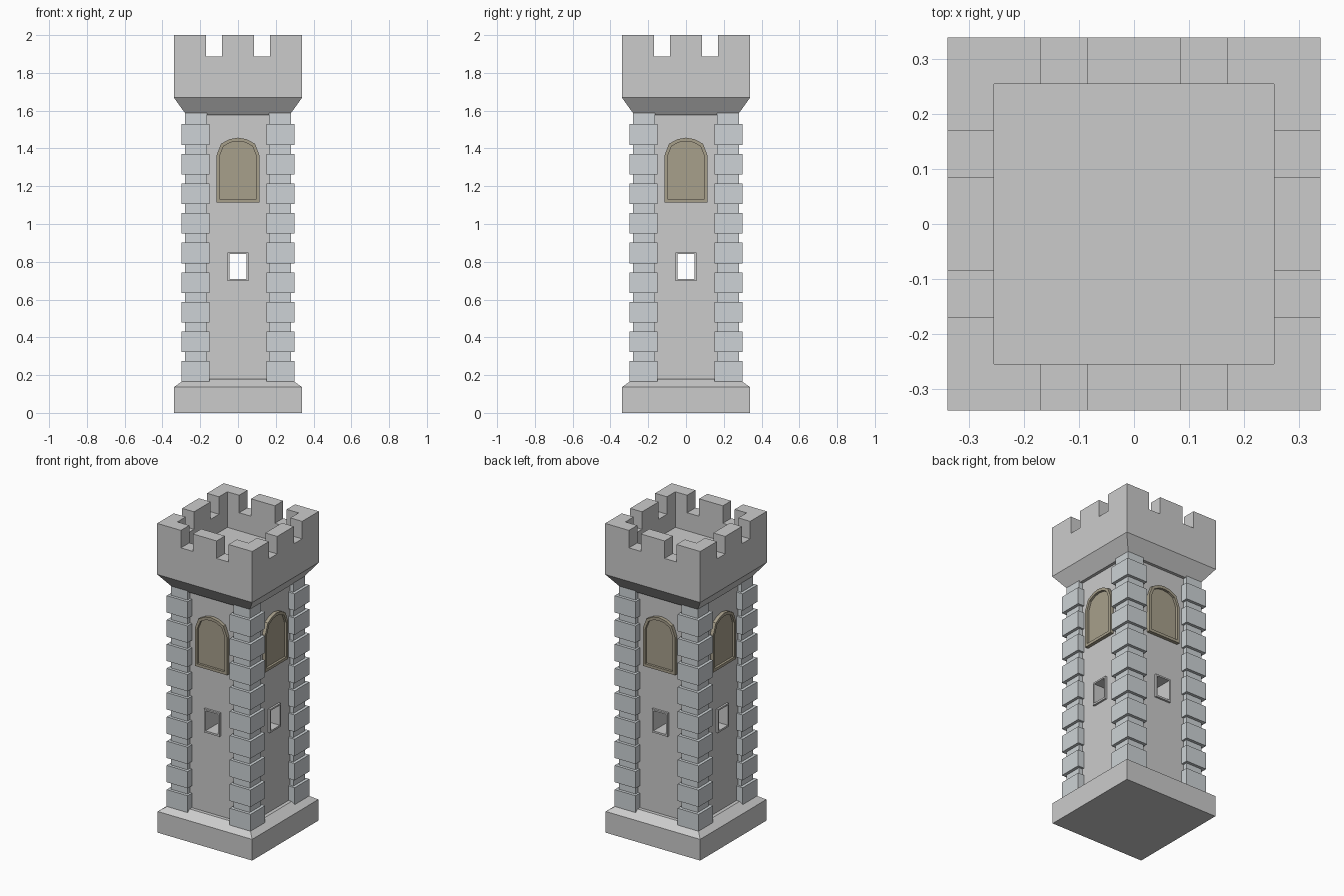
import bpy, bmesh
from math import pi
from mathutils import Matrix

if "Cube" in bpy.data.objects:
    bpy.data.objects.remove(bpy.data.objects["Cube"])

WALL = 0.255


def material(name, rgb):
    m = bpy.data.materials.new(name)
    m.diffuse_color = (*rgb, 1)
    m.use_nodes = True
    m.node_tree.nodes["Principled BSDF"].inputs["Base Color"].default_value = m.diffuse_color
    return m


def finish(bm, name, mat=None):
    bmesh.ops.recalc_face_normals(bm, faces=bm.faces)
    me = bpy.data.meshes.new(name)
    bm.to_mesh(me)
    bm.free()
    ob = bpy.data.objects.new(name, me)
    bpy.context.collection.objects.link(ob)
    if mat:
        me.materials.append(mat)
    return ob


def add_box(bm, lo, hi):
    size = [b - a for a, b in zip(lo, hi)]
    mid = [(a + b) / 2 for a, b in zip(lo, hi)]
    bmesh.ops.create_cube(bm, size=1, matrix=Matrix.Translation(mid) @ Matrix.Diagonal((*size, 1)))


def square_loft(bm, profile):
    """Stack square rings (half width, height) into one closed solid."""
    rings = [[bm.verts.new((sx * h, sy * h, z)) for sx, sy in ((-1, -1), (1, -1), (1, 1), (-1, 1))]
             for h, z in profile]
    for a, b in zip(rings, rings[1:]):
        for i in range(4):
            j = (i + 1) % 4
            bm.faces.new((a[i], a[j], b[j], b[i]))
    bm.faces.new(rings[0])
    bm.faces.new(rings[-1])


def frame(bm, outer, inner, front, panel=None):
    """Raised border on the front wall, with an optional recessed panel."""
    back = -WALL + 0.004
    inside = back if panel is None else -panel
    loops = [[bm.verts.new((x, y, z)) for x, z in pts]
             for pts, y in ((outer, back), (outer, -front), (inner, -front), (inner, inside))]
    n = len(outer)
    for a, b in zip(loops, loops[1:]):
        for i in range(n):
            j = (i + 1) % n
            bm.faces.new((a[i], a[j], b[j], b[i]))
    if panel is not None:
        bm.faces.new(loops[-1])
        bm.faces.new(loops[0])
    else:
        for i in range(n):
            j = (i + 1) % n
            bm.faces.new((loops[3][i], loops[3][j], loops[0][j], loops[0][i]))


def four_sides(ob, name):
    for k in range(1, 4):
        c = ob.copy()
        c.name = f"{name}_{k + 1}"
        c.rotation_euler.z = k * pi / 2
        bpy.context.collection.objects.link(c)


def mirror_x(half):
    """Complete an outline given on the right, from bottom to apex."""
    return half + [(-x, z) for x, z in reversed(half) if x > 0]


stone = material("quoin_stone", (0.61, 0.65, 0.67))
wood = material("window_wood", (0.39, 0.35, 0.26))

# Tower body: plinth, shaft, flared corbel, parapet and sunken roof
bm = bmesh.new()
square_loft(bm, [(0.338, 0), (0.338, 0.137), (0.278, 0.18), (WALL, 0.18), (WALL, 1.578),
                 (0.274, 1.578), (0.34, 1.67), (0.34, 2.0), (0.255, 2.0), (0.255, 1.77)])
body = finish(bm, "tower_body")

# Battlement notches and see-through loopholes
cuts = []
for s in (-1, 1):
    a, b = sorted((s * 0.085, s * 0.17))
    cuts += [((a, -1, 1.887), (b, 1, 2.2)), ((-1, a, 1.887), (1, b, 2.2))]
cuts += [((-0.045, -1, 0.71), (0.045, 1, 0.84)), ((-1, -0.045, 0.71), (1, 0.045, 0.84))]
cutters = []
for lo, hi in cuts:
    bm = bmesh.new()
    add_box(bm, lo, hi)
    c = finish(bm, "cutter")
    c.hide_render = True
    cutters.append(c)
    mod = body.modifiers.new("cut", "BOOLEAN")
    mod.operation = "DIFFERENCE"
    mod.solver = "EXACT"
    mod.object = c
bpy.context.view_layer.objects.active = body
body.select_set(True)
for mod in list(body.modifiers):
    bpy.ops.object.modifier_apply(modifier=mod.name)
for c in cutters:
    bpy.data.objects.remove(c)

# Corner quoins: slim column with nine projecting blocks
bm = bmesh.new()
add_box(bm, (0.165, 0.165, 0.14), (0.281, 0.281, 1.62))
for i in range(9):
    z = 0.165 + i * 0.1568
    add_box(bm, (0.151, 0.151, z), (0.30, 0.30, z + 0.109))
four_sides(finish(bm, "corner_quoins", stone), "corner_quoins")

# Arched windows
outer = mirror_x([(0.115, 1.115), (0.115, 1.36), (0.09, 1.425), (0.045, 1.449), (0, 1.457)])
inner = mirror_x([(0.099, 1.133), (0.099, 1.355), (0.076, 1.412), (0.039, 1.432), (0, 1.438)])
bm = bmesh.new()
frame(bm, outer, inner, 0.277, 0.262)
four_sides(finish(bm, "arched_window", wood), "arched_window")

# Loophole frames
bm = bmesh.new()
frame(bm, [(-0.056, 0.698), (0.056, 0.698), (0.056, 0.85), (-0.056, 0.85)],
      [(-0.045, 0.71), (0.045, 0.71), (0.045, 0.84), (-0.045, 0.84)], 0.268)
four_sides(finish(bm, "loophole_frame"), "loophole_frame")
